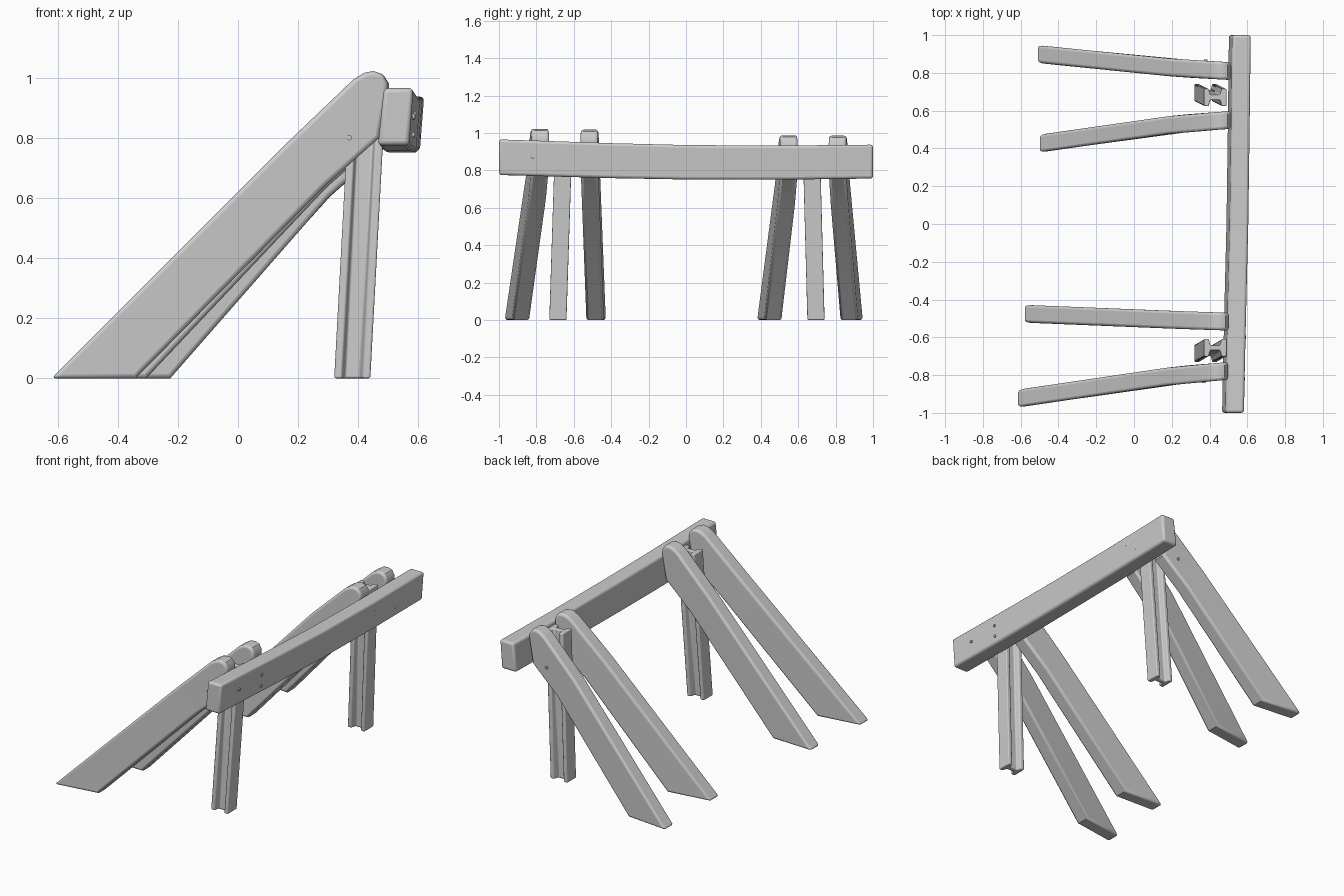
import bpy, bmesh, math

if "Cube" in bpy.data.objects:
    bpy.data.objects.remove(bpy.data.objects["Cube"])


def finish(name, bm, bevel):
    bmesh.ops.recalc_face_normals(bm, faces=bm.faces)
    me = bpy.data.meshes.new(name)
    bm.to_mesh(me)
    bm.free()
    ob = bpy.data.objects.new(name, me)
    bpy.context.collection.objects.link(ob)
    if bevel:
        mod = ob.modifiers.new("worn_edges", 'BEVEL')
        mod.width = bevel
        mod.segments = 3
        mod.limit_method = 'ANGLE'
        mod.angle_limit = math.radians(50)
    bpy.ops.object.select_all(action='DESELECT')
    ob.select_set(True)
    bpy.context.view_layer.objects.active = ob
    bpy.ops.object.shade_smooth_by_angle(angle=math.radians(35))
    return ob


def loft(name, rings, bevel):
    """Closed skin through equal-length rings, capped at both ends."""
    bm = bmesh.new()
    vs = [[bm.verts.new(p) for p in r] for r in rings]
    n = len(rings[0])
    for a, b in zip(vs, vs[1:]):
        for i in range(n):
            j = (i + 1) % n
            bm.faces.new((a[i], a[j], b[j], b[i]))
    bm.faces.new(vs[0])
    bm.faces.new(vs[-1])
    return finish(name, bm, bevel)


def bolt(name, loc, axis):
    rot = (math.pi / 2, 0, 0) if axis == 'Y' else (0, math.pi / 2, 0)
    bpy.ops.mesh.primitive_cylinder_add(vertices=12, radius=0.009, depth=0.012,
                                        location=loc, rotation=rot)
    bpy.context.object.name = name
    bpy.ops.object.shade_smooth_by_angle()


# Sloping plank: slanted foot, slight kink at the seam, rounded head
HEAD = [(0.16, 0.78), (0.385, 0.995), (0.42, 1.016), (0.45, 1.022), (0.48, 1.012),
        (0.497, 0.985), (0.497, 0.95), (0.47, 0.80), (0.29, 0.64)]
HALF = 0.047


def plank(name, foot, head_shift, y_foot, y_seam, y_top):
    dx, dz = head_shift
    head = [(x + dx, z + dz) for x, z in HEAD]
    low = [(foot, 0.0), (foot + 0.28, 0.0)]

    def yc(x):
        if x < 0.225:
            return y_foot + (y_seam - y_foot) * (x - foot) / (0.225 - foot)
        return y_seam + (y_top - y_seam) * (x - 0.225) / 0.275

    outline = low[::-1] + head          # foot lower, foot upper, head..., seam lower
    bm = bmesh.new()
    sides = [[bm.verts.new((x, yc(x) + s * HALF, z)) for x, z in outline]
             for s in (-1, 1)]
    for v in sides:
        bm.faces.new((v[0], v[1], v[2], v[-1]))
        bm.faces.new(v[2:])
    n = len(outline)
    for i in range(n):
        j = (i + 1) % n
        bm.faces.new((sides[0][i], sides[0][j], sides[1][j], sides[1][i]))
    finish(name, bm, 0.014)


plank("brace_plank_1", -0.62, (0.0, 0.0), -0.925, -0.800, -0.778)
plank("brace_plank_2", -0.585, (0.005, -0.005), -0.475, -0.508, -0.517)
plank("brace_plank_3", -0.505, (0.015, -0.035), 0.425, 0.530, 0.550)
plank("brace_plank_4", -0.515, (0.015, -0.037), 0.900, 0.825, 0.810)

# Leaning I-section posts: wide flanges across x, web between
HALF_I = [(-0.06, -0.046), (0.06, -0.046)]
I_SECTION = [(-0.06, -0.046), (-0.034, -0.046), (-0.026, -0.014), (0.026, -0.014),
             (0.034, -0.046), (0.06, -0.046), (0.06, 0.046), (0.034, 0.046),
             (0.026, 0.014), (-0.026, 0.014), (-0.034, 0.046), (-0.06, 0.046)]
for name, y0, y1 in (("post_1", -0.685, -0.655), ("post_2", 0.695, 0.67)):
    rings = []
    for x, y, z in ((0.38, y0, 0.0), (0.43, y1, 0.93)):
        rings.append([(x + a, y + b, z) for a, b in I_SECTION])
    loft(name, rings, 0.006)

# Long top beam: slightly sagging and leaning
STATIONS = [(-1.0, 0.527, 0.775, 0.965), (-0.75, 0.532, 0.768, 0.957),
            (-0.4, 0.54, 0.758, 0.945), (0.0, 0.55, 0.751, 0.935),
            (0.5, 0.557, 0.75, 0.932), (1.0, 0.563, 0.756, 0.937)]
rings = [[(x - 0.062, y, zl), (x + 0.042, y, zl), (x + 0.056, y, zh), (x - 0.042, y, zh)]
         for y, x, zl, zh in STATIONS]
loft("top_beam", rings, 0.014)

# Bolt heads on the beam face and the outer planks
for i, (y, z) in enumerate(((-0.82, 0.87), (-0.6, 0.88), (-0.6, 0.81),
                            (0.53, 0.87), (0.65, 0.88), (0.73, 0.81))):
    bolt("beam_bolt_%d" % (i + 1), (0.587 + 0.015 * y + 0.07 * (z - 0.76), y, z), 'X')
bolt("plank_bolt_1", (0.37, -0.835, 0.80), 'Y')
bolt("plank_bolt_2", (0.38, 0.865, 0.77), 'Y')
